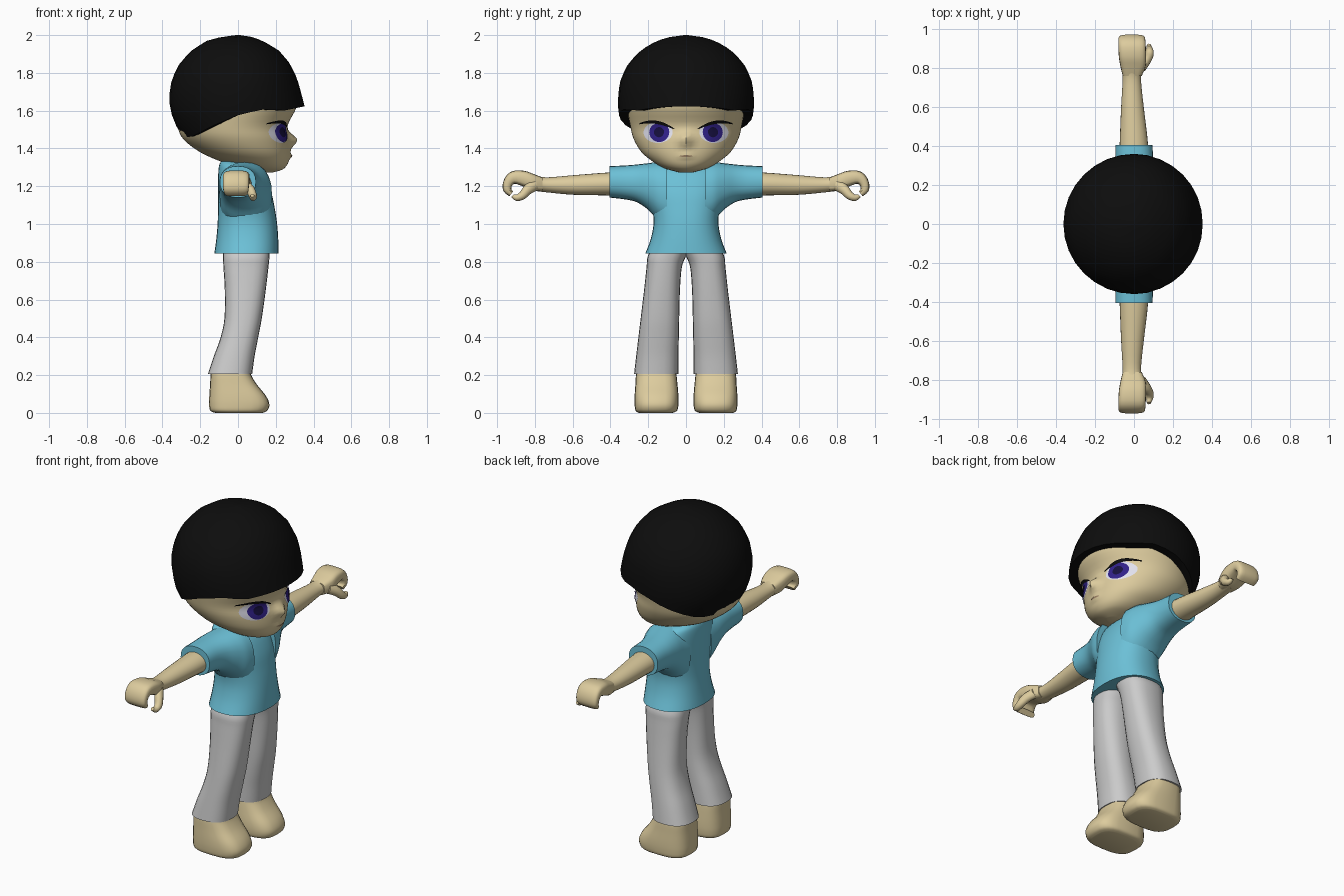
import bpy, bmesh
from math import sin, cos, pi, exp, copysign
from mathutils import Vector
from mathutils.bvhtree import BVHTree

if "Cube" in bpy.data.objects:
    bpy.data.objects.remove(bpy.data.objects["Cube"])


def material(name, rgb):
    m = bpy.data.materials.new(name)
    m.diffuse_color = (*rgb, 1)
    m.use_nodes = True
    m.node_tree.nodes["Principled BSDF"].inputs["Base Color"].default_value = m.diffuse_color
    return m


SKIN = material("skin", (0.72, 0.60, 0.34))
SHIRT = material("shirt_blue", (0.15, 0.53, 0.68))
HAIR = material("hair_black", (0.004, 0.004, 0.004))
WHITE = material("eye_white", (0.75, 0.75, 0.85))
IRIS = material("iris_blue", (0.03, 0.015, 0.25))
PUPIL = material("pupil_dark", (0.008, 0.005, 0.05))
LIPS = material("lip_brown", (0.33, 0.22, 0.13))


def make(name, verts, faces, mat, angle=40):
    me = bpy.data.meshes.new(name)
    bm = bmesh.new()
    vs = [bm.verts.new(v) for v in verts]
    for f in faces:
        bm.faces.new([vs[i] for i in f])
    bmesh.ops.recalc_face_normals(bm, faces=bm.faces)
    bm.to_mesh(me)
    bm.free()
    ob = bpy.data.objects.new(name, me)
    bpy.context.collection.objects.link(ob)
    if mat:
        me.materials.append(mat)
    bpy.ops.object.select_all(action='DESELECT')
    ob.select_set(True)
    bpy.context.view_layer.objects.active = ob
    bpy.ops.object.shade_smooth_by_angle(angle=angle * pi / 180)
    return ob


def skin(name, rings, mat):
    """Closed tube through equal-sized rings."""
    n, m = len(rings[0]), len(rings)
    faces = [(r * n + i, r * n + (i + 1) % n, (r + 1) * n + (i + 1) % n, (r + 1) * n + i)
             for r in range(m - 1) for i in range(n)]
    faces += [tuple(range(n)), tuple(range((m - 1) * n, m * n))]
    return make(name, [v for r in rings for v in r], faces, mat)


def smooth_rows(rows, k=4):
    """Catmull-Rom interpolation of number rows."""
    out = []
    for i in range(len(rows) - 1):
        q = [rows[max(i - 1, 0)], rows[i], rows[i + 1], rows[min(i + 2, len(rows) - 1)]]
        for j in range(k):
            t = j / k
            out.append([0.5 * (2 * b + (c - a) * t + (2 * a - 5 * b + 4 * c - d) * t * t
                               + (3 * b - a - 3 * c + d) * t ** 3) for a, b, c, d in zip(*q)])
    return out + [list(rows[-1])]


def oval(a, p):
    return (copysign(abs(cos(a)) ** (2 / p), cos(a)), copysign(abs(sin(a)) ** (2 / p), sin(a)))


def loft(name, rows, mat, axis='z', s=1, p=2.0, n=24, bump=None):
    """Rows are (position, lo, hi, lo, hi): x/y extents along z, or x/z extents along y."""
    rings = []
    for h, a0, a1, b0, b1 in smooth_rows(rows):
        ring = []
        for i in range(n):
            u, v = oval(2 * pi * i / n, p)
            a, b = (a0 + a1) / 2 + u * (a1 - a0) / 2, (b0 + b1) / 2 + v * (b1 - b0) / 2
            co = Vector((a, b, h)) if axis == 'z' else Vector((a, h, b))
            if bump:
                bump(co)
            co.y *= s
            ring.append(co)
        rings.append(ring)
    return skin(name, rings, mat)


def table(rows, t):
    for a, b in zip(rows, rows[1:]):
        if t <= b[0]:
            f = max(0, (t - a[0]) / (b[0] - a[0]))
            return [x + (y - x) * f for x, y in zip(a[1:], b[1:])]
    return list(rows[-1][1:])


def sym(rows):
    return [(z, a, b, -w, w) for z, a, b, w in rows]


# head with nose and lips pushed forward
def face_bump(co):
    if co.x > 0.1:
        co.x += 0.042 * exp(-(co.y / 0.032) ** 2 - ((co.z - 1.445) / 0.035) ** 2)
        co.x += 0.012 * exp(-(co.y / 0.035) ** 2 - ((co.z - 1.36) / 0.014) ** 2)


head = loft("head", sym([
    (1.272, 0.10, 0.18, 0.03), (1.284, 0.03, 0.225, 0.08), (1.30, -0.01, 0.25, 0.125),
    (1.33, -0.09, 0.268, 0.175), (1.38, -0.20, 0.275, 0.235), (1.45, -0.29, 0.272, 0.277),
    (1.52, -0.32, 0.262, 0.295), (1.62, -0.335, 0.31, 0.312), (1.70, -0.33, 0.305, 0.31)]),
    SKIN, n=64, bump=face_bump)
bvh = BVHTree.FromPolygons([v.co for v in head.data.vertices],
                           [f.vertices for f in head.data.polygons])


def on_face(y, z, off):
    hit = bvh.ray_cast(Vector((1, y, z)), Vector((-1, 0, 0)))
    return hit[0] + hit[1] * off


def lid(y):
    t = (y - 0.065) / 0.165
    return 1.505 + 0.03 * t + 0.06 * t * (1 - t)


def patch(name, y, z, ry, rz, off, mat, s=1, clip=True, n=28):
    """Oval decal lying on the face, cut by the upper eyelid."""
    verts, faces = [on_face(y * s, z, off)], []
    for r in range(1, 5):
        for i in range(n):
            a = 2 * pi * i / n
            py, pz = y + ry * r / 4 * cos(a), z + rz * r / 4 * sin(a)
            verts.append(on_face(py * s, min(pz, lid(py)) if clip else pz, off))
    for i in range(n):
        j = (i + 1) % n
        faces.append((0, 1 + i, 1 + j))
        faces += [(1 + r * n + i, 1 + r * n + j, 1 + r * n + n + j, 1 + r * n + n + i)
                  for r in range(3)]
    ob = make(name, verts, faces, mat)
    if sum(f.normal.x for f in ob.data.polygons) < 0:
        ob.data.flip_normals()


patch("mouth", 0, 1.36, 0.033, 0.005, 0.003, LIPS, clip=False)

# hair cap with a slanted lower edge
PROFILE = [(1.46, 0.29, 0.36, 0.33), (1.54, 0.34, 0.36, 0.35), (1.62, 0.362, 0.353, 0.36),
           (1.70, 0.362, 0.333, 0.358), (1.77, 0.35, 0.313, 0.345), (1.85, 0.31, 0.275, 0.305),
           (1.92, 0.245, 0.215, 0.24), (1.97, 0.165, 0.13, 0.155), (1.99, 0.09, 0.075, 0.085),
           (2.0, 0.01, 0.01, 0.01)]
EDGE = [(-1, 1.458), (-0.8, 1.465), (0, 1.576), (0.36, 1.607), (0.68, 1.60), (1, 1.623)]
rings = []
for k in range(-1, 15):
    ring = []
    for i in range(32):
        c, sn = cos(2 * pi * i / 32), sin(2 * pi * i / 32)
        e = table(EDGE, c)[0]
        z = e + (2 - e) * sin(max(k, 0) / 14 * pi / 2)
        back, front, side = table(PROFILE, z)
        g = 0.84 if k < 0 else 1
        ring.append(Vector((g * c * (front if c > 0 else back), g * sn * side, z)))
    rings.append(ring)
skin("hair", rings, HAIR)

# neck and shirt body
loft("neck", sym([(1.2, -0.08, 0.08, 0.08), (1.36, -0.08, 0.08, 0.08)]), SKIN)
loft("shirt_body", sym([
    (0.845, -0.125, 0.215, 0.215), (0.92, -0.115, 0.213, 0.187), (1.0, -0.108, 0.207, 0.172),
    (1.08, -0.106, 0.195, 0.178), (1.17, -0.106, 0.175, 0.2), (1.26, -0.105, 0.135, 0.2),
    (1.31, -0.1, 0.08, 0.17), (1.33, -0.09, 0.03, 0.12)]), SHIRT, p=2.3, n=32)

for s, side in ((-1, "right"), (1, "left")):
    # eye
    patch(side + "_eye_white", 0.146, 1.485, 0.076, 0.056, 0.004, WHITE, s)
    patch(side + "_iris", 0.138, 1.486, 0.052, 0.052, 0.007, IRIS, s)
    patch(side + "_pupil", 0.138, 1.486, 0.026, 0.028, 0.01, PUPIL, s)
    lash = []
    for i in range(13):
        y = 0.06 + 0.18 * i / 12
        w = 0.015 * sin(pi * (i + 1) / 14)
        lash += [on_face(y * s, lid(y) - 0.003, 0.009), on_face(y * s, lid(y) + w, 0.009)]
    ob = make(side + "_eyelash", lash,
              [(2 * i, 2 * i + 1, 2 * i + 3, 2 * i + 2) for i in range(12)], HAIR)
    if ob.data.polygons[6].normal.x < 0:
        ob.data.flip_normals()

    # sleeve flaring into the body
    loft(side + "_sleeve", [
        (0.10, -0.10, 0.18, 0.98, 1.33), (0.15, -0.10, 0.17, 1.02, 1.328),
        (0.20, -0.10, 0.145, 1.075, 1.322), (0.26, -0.098, 0.115, 1.115, 1.315),
        (0.32, -0.096, 0.10, 1.13, 1.31), (0.405, -0.096, 0.095, 1.14, 1.306)],
        SHIRT, 'y', s, p=2.3)
    # arm
    loft(side + "_arm", [
        (0.36, -0.075, 0.075, 1.15, 1.275), (0.45, -0.072, 0.068, 1.152, 1.27),
        (0.6, -0.066, 0.05, 1.155, 1.258), (0.74, -0.058, 0.036, 1.168, 1.247),
        (0.80, -0.06, 0.045, 1.175, 1.26)], SKIN, 'y', s)

    # hand: curled slab of fingers, rows (y, z, half thickness, x0, x1, tilt)
    rings = []
    for y, z, h, x0, x1, t in smooth_rows([
            (0.76, 1.21, 0.036, -0.058, 0.04, 0), (0.81, 1.222, 0.044, -0.07, 0.06, 0),
            (0.86, 1.24, 0.042, -0.078, 0.062, 0), (0.915, 1.245, 0.034, -0.08, 0.06, -0.35),
            (0.943, 1.215, 0.026, -0.08, 0.058, -1.3), (0.946, 1.18, 0.022, -0.078, 0.056, -1.7),
            (0.925, 1.16, 0.016, -0.07, 0.05, -2.5)], 3):
        ring = []
        for i in range(20):
            u, v = oval(2 * pi * i / 20, 3.5)
            ring.append(Vector(((x0 + x1) / 2 + u * (x1 - x0) / 2,
                                s * (y - sin(t) * h * v), z + cos(t) * h * v)))
        rings.append(ring)
    skin(side + "_hand", rings, SKIN)
    # thumb hooking under the palm, rows (x, y, z, radius)
    rings = []
    for x, y, z, r, t in smooth_rows([
            (0.03, 0.79, 1.21, 0.03, -0.3), (0.06, 0.835, 1.185, 0.028, -0.6),
            (0.078, 0.865, 1.152, 0.022, -0.7), (0.08, 0.895, 1.14, 0.018, 0.2),
            (0.076, 0.918, 1.15, 0.01, 0.7)], 3):
        rings.append([Vector((x + r * cos(pi * i / 6), s * (y - sin(t) * r * sin(pi * i / 6)),
                              z + cos(t) * r * sin(pi * i / 6))) for i in range(12)])
    skin(side + "_thumb", rings, SKIN)

    # trouser leg
    loft(side + "_trouser_leg", [
        (0.205, -0.16, 0.075, 0.04, 0.275), (0.30, -0.128, 0.088, 0.04, 0.264),
        (0.40, -0.092, 0.107, 0.038, 0.252), (0.50, -0.072, 0.126, 0.036, 0.24),
        (0.65, -0.07, 0.147, 0.032, 0.222), (0.77, -0.077, 0.161, 0.022, 0.209),
        (0.83, -0.08, 0.167, 0.0, 0.202), (0.90, -0.08, 0.17, -0.03, 0.165)],
        None, s=s, p=2.5)
    # foot
    loft(side + "_foot", [
        (0.0, -0.12, 0.13, 0.07, 0.25), (0.012, -0.147, 0.155, 0.047, 0.267),
        (0.045, -0.153, 0.166, 0.04, 0.272), (0.09, -0.152, 0.148, 0.04, 0.272),
        (0.15, -0.148, 0.10, 0.045, 0.268), (0.20, -0.145, 0.07, 0.05, 0.265),
        (0.23, -0.14, 0.065, 0.055, 0.26)], SKIN, s=s, p=3)
